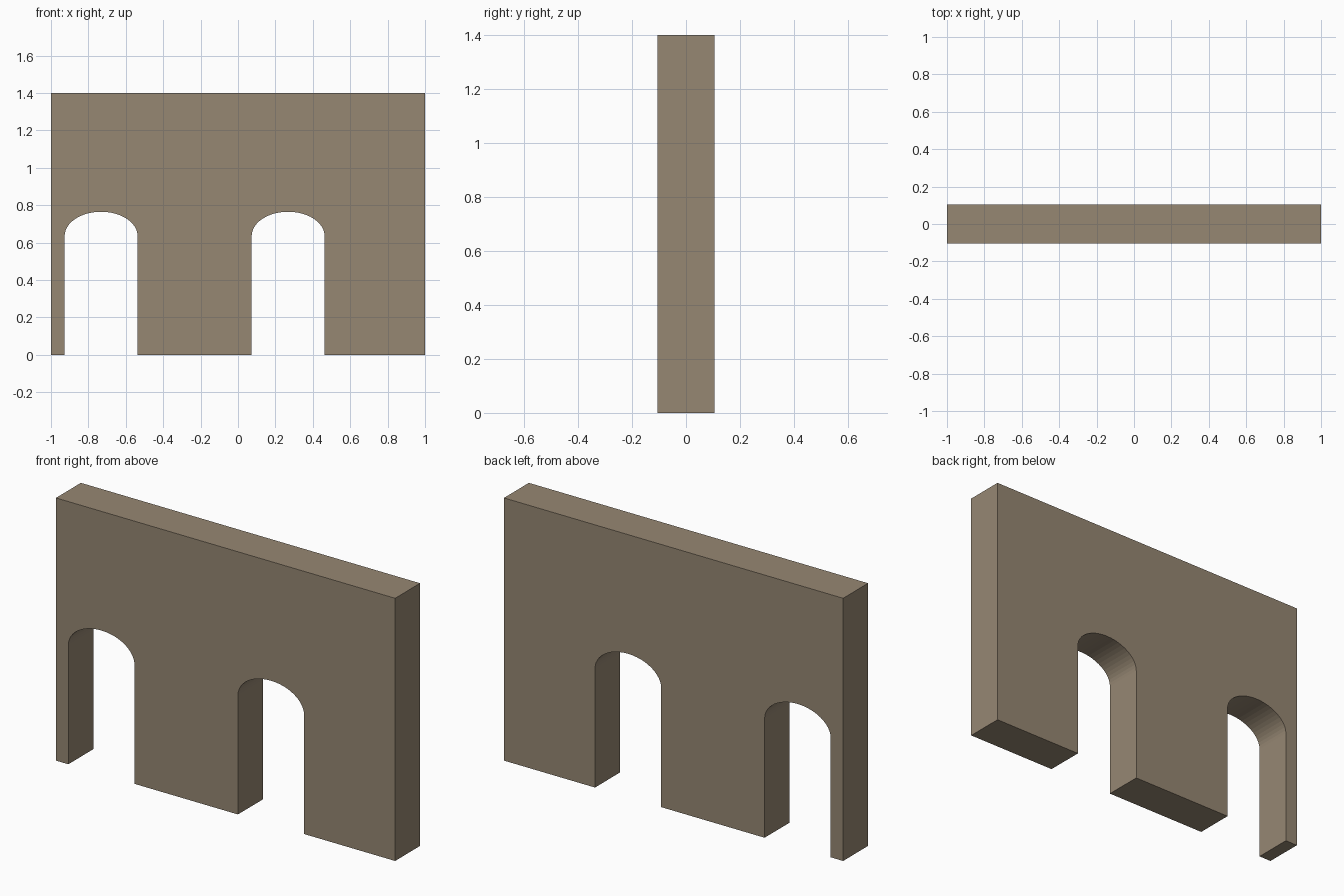
import bpy
import bmesh
from math import cos, sin, pi

cube = bpy.data.objects.get("Cube")
if cube:
    bpy.data.objects.remove(cube, do_unlink=True)

HALF_WIDTH, HEIGHT, DEPTH = 1.0, 1.4, 0.21
ARCH_CENTRES = (-0.732, 0.268)
ARCH_HALF, SPRING, RISE, SEGMENTS = 0.195, 0.635, 0.13, 24

# Stone colour
stone = bpy.data.materials.new("warm_stone")
stone.use_nodes = True
colour = (0.305, 0.242, 0.171, 1)
stone.diffuse_color = colour
bsdf = stone.node_tree.nodes["Principled BSDF"]
bsdf.inputs["Base Color"].default_value = colour
bsdf.inputs["Roughness"].default_value = 0.9


def arch(centre):
    """Outline of one opening, from its left foot over the top to its right foot."""
    curve = [(centre - ARCH_HALF * cos(pi * i / SEGMENTS),
              SPRING + RISE * sin(pi * i / SEGMENTS)) for i in range(SEGMENTS + 1)]
    return [(centre - ARCH_HALF, 0)] + curve + [(centre + ARCH_HALF, 0)]


# Wall outline with both doorways cut into its foot
outline = [(-HALF_WIDTH, 0)]
for centre in ARCH_CENTRES:
    outline += arch(centre)
outline += [(HALF_WIDTH, 0), (HALF_WIDTH, HEIGHT), (-HALF_WIDTH, HEIGHT)]

# Extrude the outline through the wall thickness
bm = bmesh.new()
front = bm.faces.new([bm.verts.new((x, -DEPTH / 2, z)) for x, z in outline])
result = bmesh.ops.extrude_face_region(bm, geom=[front], use_keep_orig=True)
moved = [v for v in result["geom"] if isinstance(v, bmesh.types.BMVert)]
bmesh.ops.translate(bm, verts=moved, vec=(0, DEPTH, 0))
bmesh.ops.recalc_face_normals(bm, faces=bm.faces)
bmesh.ops.triangulate(bm, faces=[f for f in bm.faces if len(f.verts) > 4])

mesh = bpy.data.meshes.new("arched_wall")
bm.to_mesh(mesh)
bm.free()
mesh.materials.append(stone)
wall = bpy.data.objects.new("arched_wall", mesh)
bpy.context.collection.objects.link(wall)
